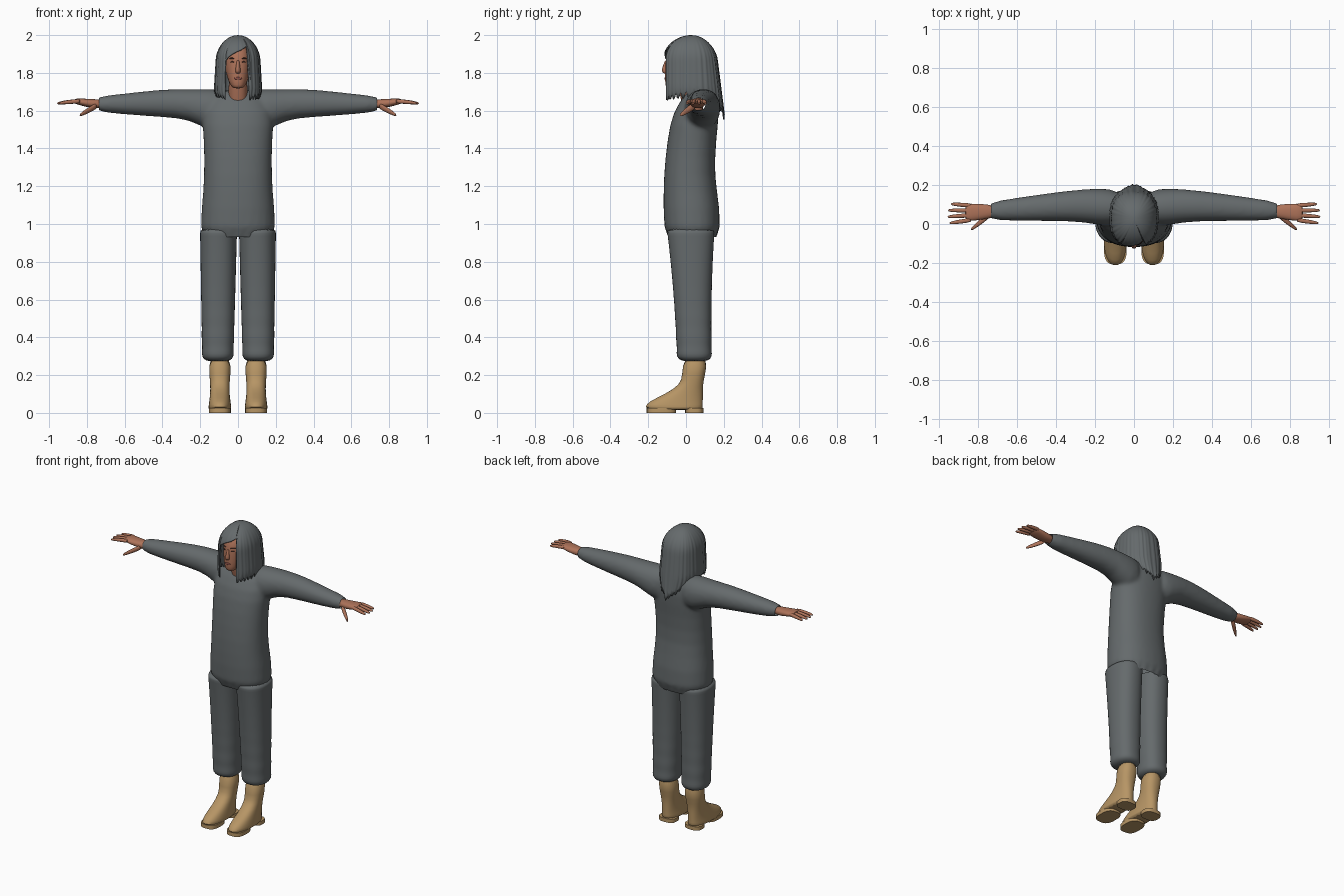
import bpy, bmesh, math, random
from mathutils import Vector, Matrix

random.seed(4)
cube = bpy.data.objects.get("Cube")
if cube:
    bpy.data.objects.remove(cube)


def material(name, *rgb):
    mat = bpy.data.materials.new(name)
    mat.use_nodes = True
    mat.diffuse_color = (*rgb, 1)
    shader = mat.node_tree.nodes["Principled BSDF"]
    shader.inputs["Base Color"].default_value = (*rgb, 1)
    return mat


GREY = material("slate grey", .13, .145, .15)
SKIN = material("skin", .42, .17, .1)
TAN = material("tan leather", .47, .3, .13)
DARK = material("dark brown", .09, .04, .03)
LIPS = material("lip red", .29, .09, .07)


def bent(value, power):
    """Turn a sine or cosine into its rounder-cornered superellipse version."""
    return math.copysign(abs(value) ** (2 / power), value)


def loft(bm, axis, rings, sides=24, power=2.3):
    """Closed tube; each ring is (position, two centres, two radii)."""
    loops = []
    for place, centre_a, centre_b, radius_a, radius_b in rings:
        loop = []
        for i in range(sides):
            turn = math.tau * i / sides
            a = centre_a + radius_a * bent(math.cos(turn), power)
            b = centre_b + radius_b * bent(math.sin(turn), power)
            loop.append(bm.verts.new((a, b, place) if axis == "z" else (place, a, b)))
        loops.append(loop)
    for low, high in zip(loops, loops[1:]):
        for i in range(sides):
            bm.faces.new((low[i - 1], low[i], high[i], high[i - 1]))
    bm.faces.new(loops[0])
    bm.faces.new(loops[-1])


def finish(name, bm, mat, mirror=False, subsurf=True):
    """Turn a bmesh into a smooth-shaded object."""
    bmesh.ops.recalc_face_normals(bm, faces=bm.faces)
    mesh = bpy.data.meshes.new(name)
    bm.to_mesh(mesh)
    bm.free()
    mesh.materials.append(mat)
    ob = bpy.data.objects.new(name, mesh)
    bpy.context.collection.objects.link(ob)
    if mirror:
        ob.modifiers.new("mirror", "MIRROR").use_mirror_merge = False
    if subsurf:
        modifier = ob.modifiers.new("subsurf", "SUBSURF")
        modifier.levels = modifier.render_levels = 1
    bpy.ops.object.select_all(action="DESELECT")
    ob.select_set(True)
    bpy.context.view_layer.objects.active = ob
    bpy.ops.object.shade_smooth_by_angle(angle=math.radians(60))
    return ob


def fresh_depsgraph():
    bpy.context.view_layer.update()
    return bpy.context.evaluated_depsgraph_get()


# Tunic: body and sleeves fused, then cut open at hem and cuffs
bm = bmesh.new()
body = [(.86, .035, .22, .155), (1.1, .03, .19, .15), (1.25, .015, .18, .135),
        (1.45, .03, .18, .13), (1.6, .055, .2, .125), (1.69, .08, .13, .08), (1.71, .08, .08, .07)]
loft(bm, "z", [(z, 0, y, width, depth) for z, y, width, depth in body])
sleeve = [(.06, .085, 1.61, .085, .105), (.15, .085, 1.6, .1, .115), (.25, .095, 1.635, .085, .08),
          (.4, .09, 1.64, .075, .075), (.6, .075, 1.635, .06, .055), (.78, .065, 1.635, .045, .04)]
for side in (1, -1):
    loft(bm, "x", [(side * x, *section) for x, *section in sleeve], power=2.1)
draft = finish("tunic_draft", bm, GREY)
fuse = draft.modifiers.new("fuse", "REMESH")
fuse.mode, fuse.voxel_size = "VOXEL", .011
soften = draft.modifiers.new("soften", "SMOOTH")
soften.factor, soften.iterations = .5, 8
bm = bmesh.new()
bm.from_object(draft, fresh_depsgraph())
for point, outward in (((0, 0, .93), (0, 0, -1)), ((.735, 0, 0), (1, 0, 0)), ((-.735, 0, 0), (-1, 0, 0))):
    bmesh.ops.bisect_plane(bm, geom=bm.verts[:] + bm.edges[:] + bm.faces[:],
                           plane_co=point, plane_no=outward, clear_outer=True)
bpy.data.objects.remove(draft)
finish("tunic", bm, GREY, subsurf=False)

# Trousers: widening upward, with folds that fade above the gathered cuff
bm = bmesh.new()
rings = []
for i in range(25):
    t = i / 24
    z = .27 + .71 * t
    fold = 1 + .03 * math.cos(60 * (z - .3)) * (1 - t) ** 4
    if i == 0:
        fold = .8
    rings.append((z, .107 - .004 * t, .045 - .02 * t,
                  fold * (.083 + .016 * t), fold * (.093 + .035 * t * t)))
loft(bm, "z", rings)
finish("trouser_legs", bm, GREY, mirror=True)

# Boots: toe line sweeps back into the shaft, ankle narrower than sole and top
bm = bmesh.new()
rings = []
for z, toe in ((.014, -.2), (.03, -.22), (.06, -.2), (.1, -.11), (.15, -.03), (.2, -.02), (.3, -.015)):
    heel = max(.09, .06 + z / 5)
    rings.append((z, .096, (toe + heel) / 2, .056 + .006 * math.cos(24 * z), (heel - toe) / 2))
loft(bm, "z", rings)
finish("boots", bm, TAN, mirror=True)
for name, y, length in (("boot_heels", .044, .048), ("boot_soles", -.13, .078)):
    bm = bmesh.new()
    loft(bm, "z", [(z, .096, y, .058, length) for z in (0, .025)], power=2.8)
    finish(name, bm, TAN, mirror=True, subsurf=False)

# Hands: palm, four fingers, thumb
bm = bmesh.new()
loft(bm, "x", [(.7, .065, 1.635, .03, .025), (.78, .063, 1.637, .04, .024),
               (.84, .06, 1.648, .046, .018), (.87, .06, 1.65, .04, .012)])
for finger in range(4):
    base, spread = .022 + .024 * finger, .009 * (finger - 2)
    tip = .96 - .006 * (finger - 1.3) ** 2
    rings = []
    for f in (0, .4, .8, 1):
        r = .012 - .006 * f ** 4
        rings.append((.83 + (tip - .83) * f, base + spread * f, 1.65 - .012 * f * f, r, r))
    loft(bm, "x", rings, sides=10)
rings = []
for i in range(5):
    f = i / 4
    r = .017 - .01 * f ** 3
    rings.append((.745 + .095 * f, .045 - .075 * f, 1.628 - .053 * f, r, r))
loft(bm, "x", rings, sides=10)
finish("hands", bm, SKIN, mirror=True)

# Neck leaning forward, head, nose
bm = bmesh.new()
loft(bm, "z", [(1.58 + .07 * i, 0, .045 - .015 * i, .05, .055) for i in range(4)])
finish("neck", bm, SKIN)
bm = bmesh.new()
skull = [(1.717, .02, -.1, -.05), (1.73, .04, -.11, -.02), (1.78, .06, -.112, .07),
         (1.86, .075, -.11, .11), (1.92, .07, -.1, .12), (1.97, .03, -.05, .07)]
loft(bm, "z", [(z, 0, (front + back) / 2, width, (back - front) / 2) for z, width, front, back in skull])
head = finish("head", bm, SKIN)
bm = bmesh.new()
nose = [(1.795, .012, .02), (1.81, .017, .032), (1.84, .01, .022), (1.87, .008, .01)]
loft(bm, "z", [(z, 0, -.1, width, depth) for z, width, depth in nose], sides=12)
finish("nose", bm, SKIN)


# Painted features laid on the face surface
def patch(name, spots, size, mat):
    bm = bmesh.new()
    face = head.evaluated_get(fresh_depsgraph())
    for x, z in spots:
        _, place, normal, _ = face.ray_cast(Vector((x, -1, z)), Vector((0, 1, 0)))
        turn = Matrix.Rotation(math.atan2(normal.x, -normal.y), 4, "Z")
        shape = Matrix.Translation(place) @ turn @ Matrix.Diagonal((size[0], .004, size[1], 1))
        bmesh.ops.create_uvsphere(bm, u_segments=14, v_segments=8, radius=1, matrix=shape)
    finish(name, bm, mat, subsurf=False)


patch("eyebrows", [(-.033, 1.877), (.033, 1.877)], (.019, .0035), DARK)
patch("eyes", [(-.031, 1.858), (.031, 1.858)], (.012, .004), DARK)
patch("lips", [(0, 1.771)], (.022, .0065), LIPS)

# Hair: columns of strands over one cap, short above the face, ragged at the ends
COLUMNS, ROWS, MIDDLE = 132, 18, .03
bm = bmesh.new()
columns = []
for i in range(COLUMNS):
    angle = math.tau * i / COLUMNS - math.pi
    away = abs(angle) / math.pi
    lock = i % 4
    if lock == 0:
        reach = random.uniform(.015, .045)
    if -.53 < angle < .46:
        bottom = 1.86 + .085 * (angle + .53) ** .7
    else:
        bottom = 1.66 + .05 * math.sin(math.pi * away) ** 2 - .07 * away ** 3
        bottom -= reach * math.sin(math.pi * lock / 4)
    ridge = .012 * math.sin(math.tau * lock / 4) + .008 * math.sin(1.1 * i)
    column = []
    for k in range(ROWS):
        z = 2 - (2 - bottom) * ((k + 1) / ROWS) ** 1.6
        drop = min(1, (2 - z) / .13)
        swell = math.sqrt(1 - (1 - drop) ** 2) * (1 + ridge * drop)
        width = min(.11 + .06 * (2 - z), .125 - .3 * (1.7 - z))
        depth = .15 if away < .5 else .177 - .125 * (z - 1.54)
        column.append(bm.verts.new((swell * width * bent(math.sin(angle), 2.4),
                                    MIDDLE - swell * depth * bent(math.cos(angle), 2.4), z)))
    columns.append(column)
crown = bm.verts.new((0, MIDDLE, 2))
for i, column in enumerate(columns):
    before = columns[i - 1]
    bm.faces.new((crown, before[0], column[0]))
    for k in range(1, ROWS):
        bm.faces.new((before[k - 1], before[k], column[k], column[k - 1]))
hair = finish("hair", bm, GREY, subsurf=False)
shell = hair.modifiers.new("thickness", "SOLIDIFY")
shell.thickness, shell.offset = .006, -1
